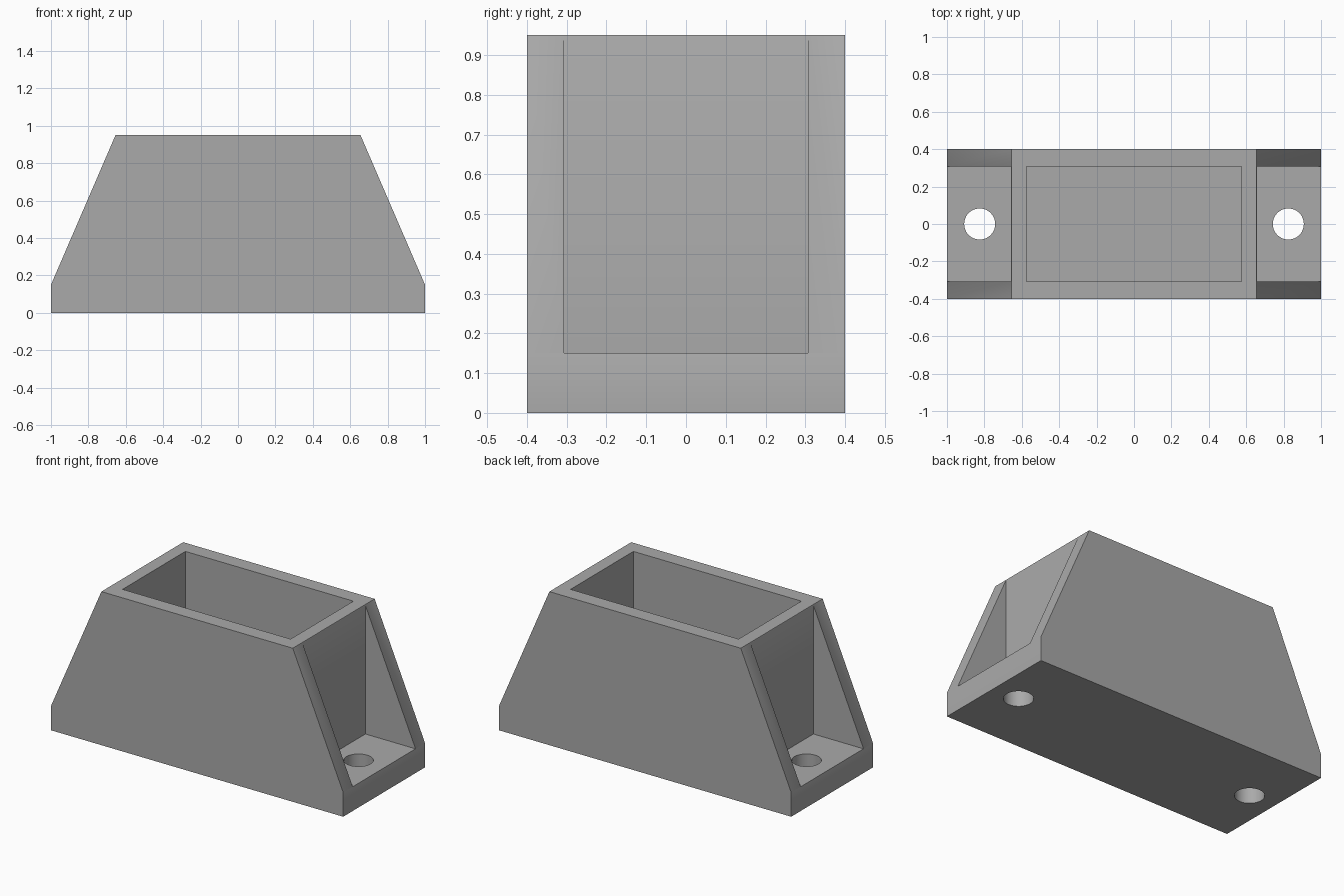
import bpy
import bmesh
from mathutils import Matrix, Vector

old = bpy.data.objects.get("Cube")
if old:
    bpy.data.objects.remove(old, do_unlink=True)

DEPTH, HEIGHT, FLOOR = 0.4, 0.95, 0.15
TOP_X, WALL_X, POCKET_X, INNER_Y = 0.655, 0.657, 0.575, 0.307
HOLE_X, HOLE_R = 0.825, 0.083

grey = bpy.data.materials.new("plain grey")
grey.use_nodes = True
colour = (0.4, 0.4, 0.4, 1)
grey.diffuse_color = colour
grey.node_tree.nodes["Principled BSDF"].inputs["Base Color"].default_value = colour


def make_object(name, bm):
    bmesh.ops.recalc_face_normals(bm, faces=bm.faces)
    mesh = bpy.data.meshes.new(name)
    bm.to_mesh(mesh)
    bm.free()
    mesh.materials.append(grey)
    obj = bpy.data.objects.new(name, mesh)
    bpy.context.collection.objects.link(obj)
    return obj


def box(name, low, high):
    low, high = Vector(low), Vector(high)
    bm = bmesh.new()
    place = Matrix.Translation((low + high) / 2) @ Matrix.Diagonal((*(high - low), 1))
    bmesh.ops.create_cube(bm, size=1, matrix=place)
    return make_object(name, bm)


def cylinder(name, x):
    bm = bmesh.new()
    bmesh.ops.create_cone(bm, cap_ends=True, segments=48, radius1=HOLE_R,
                          radius2=HOLE_R, depth=1, matrix=Matrix.Translation((x, 0, 0)))
    return make_object(name, bm)


def cut(target, cutter):
    mod = target.modifiers.new(cutter.name, "BOOLEAN")
    mod.operation, mod.solver, mod.object = "DIFFERENCE", "EXACT", cutter
    bpy.context.view_layer.objects.active = target
    bpy.ops.object.modifier_apply(modifier=mod.name)
    bpy.data.objects.remove(cutter, do_unlink=True)


# Body: tapered profile extruded from front to back
profile = [(-1, 0), (1, 0), (1, FLOOR), (TOP_X, HEIGHT), (-TOP_X, HEIGHT), (-1, FLOOR)]
bm = bmesh.new()
face = bm.faces.new([bm.verts.new((x, -DEPTH, z)) for x, z in profile])
side = bmesh.ops.extrude_face_region(bm, geom=[face])
bmesh.ops.translate(bm, vec=(0, 2 * DEPTH, 0),
                    verts=[v for v in side["geom"] if isinstance(v, bmesh.types.BMVert)])
body = make_object("socket_bracket", bm)

# Open pocket in the middle
cut(body, box("pocket", (-POCKET_X, -INNER_Y, FLOOR), (POCKET_X, INNER_Y, 2)))

# End recesses between the gusset cheeks, and the bolt holes
for s in (-1, 1):
    a, b = sorted((s * WALL_X, s * 2))
    cut(body, box("end_recess", (a, -INNER_Y, FLOOR), (b, INNER_Y, 2)))
    cut(body, cylinder("bolt_hole", s * HOLE_X))

# Smooth hole walls, crisp edges elsewhere
bpy.ops.object.select_all(action="DESELECT")
body.select_set(True)
bpy.context.view_layer.objects.active = body
bpy.ops.object.shade_smooth_by_angle(angle=0.5)
